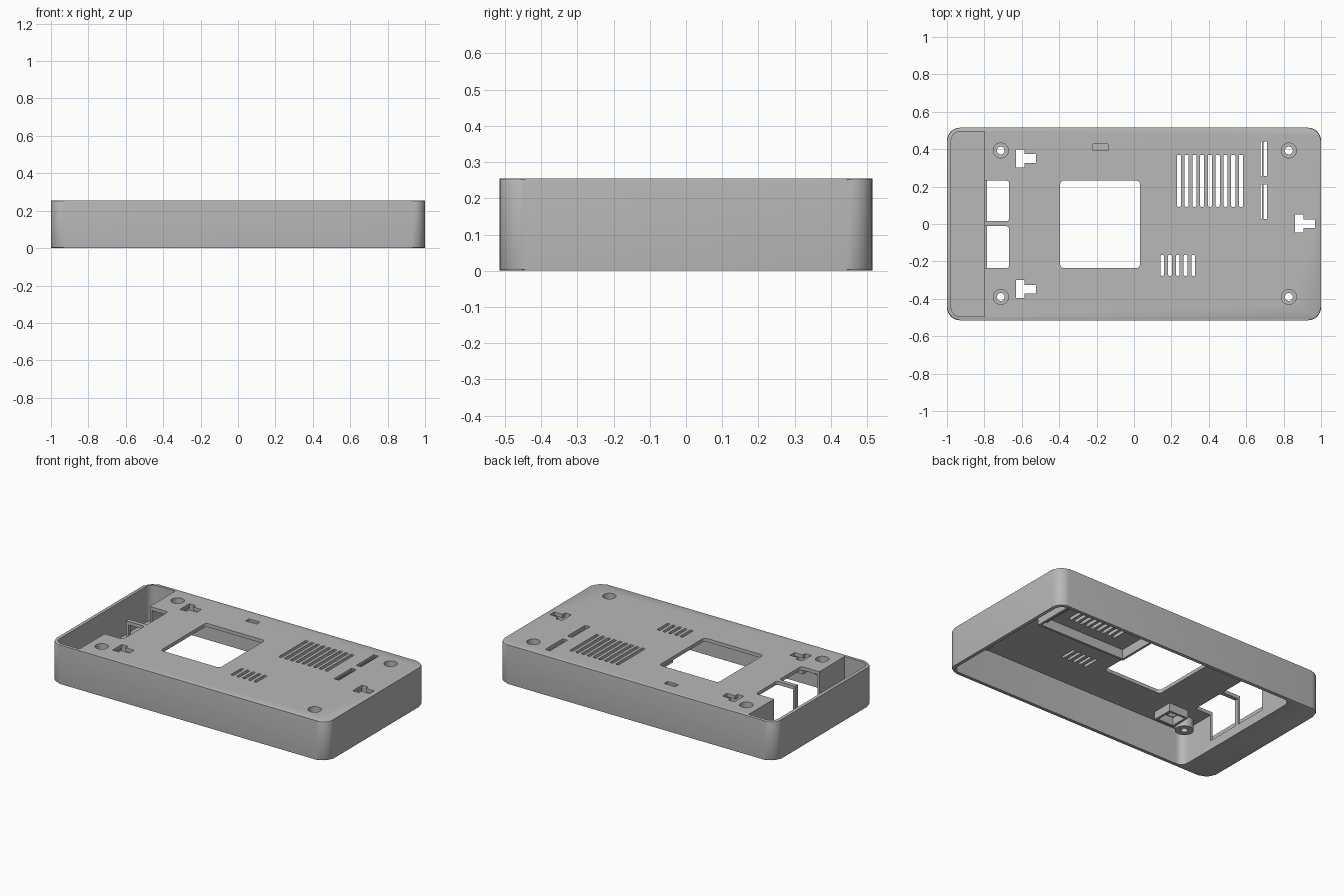
import bpy, bmesh, math

cube = bpy.data.objects.get("Cube")
if cube:
    bpy.data.objects.remove(cube, do_unlink=True)

TOP, PLATE = 0.255, 0.232

grey = bpy.data.materials.new("plain grey plastic")
grey.use_nodes = True
colour = (0.48, 0.48, 0.48, 1)
grey.diffuse_color = colour
grey.node_tree.nodes["Principled BSDF"].inputs["Base Color"].default_value = colour


def rounded(x0, x1, y0, y1, left=0, right=0, steps=8):
    """Rectangle outline with its own corner radius on each end."""
    pts = []
    for cx, cy, sx, sy, r, start in ((x1, y1, -1, -1, right, 0), (x0, y1, 1, -1, left, 90),
                                     (x0, y0, 1, 1, left, 180), (x1, y0, -1, 1, right, 270)):
        if r == 0:
            pts.append((cx, cy))
            continue
        for i in range(steps + 1):
            a = math.radians(start + 90 * i / steps)
            pts.append((cx + sx * r + r * math.cos(a), cy + sy * r + r * math.sin(a)))
    return pts


def circle(x, y, r, n=32):
    return [(x + r * math.cos(math.tau * i / n), y + r * math.sin(math.tau * i / n)) for i in range(n)]


def prism(bm, pts, z0, z1):
    low = [bm.verts.new((x, y, z0)) for x, y in pts]
    high = [bm.verts.new((x, y, z1)) for x, y in pts]
    caps = [bm.faces.new(low[::-1]), bm.faces.new(high)]
    for i in range(len(pts)):
        j = (i + 1) % len(pts)
        bm.faces.new((low[i], low[j], high[j], high[i]))
    return caps


def make(name, bm):
    bmesh.ops.recalc_face_normals(bm, faces=bm.faces)
    mesh = bpy.data.meshes.new(name)
    bm.to_mesh(mesh)
    bm.free()
    mesh.materials.append(grey)
    ob = bpy.data.objects.new(name, mesh)
    bpy.context.collection.objects.link(ob)
    return ob


def activate(ob):
    bpy.ops.object.select_all(action="DESELECT")
    ob.select_set(True)
    bpy.context.view_layer.objects.active = ob


def cut(target, bm):
    cutter = make("cutter", bm)
    cutter.hide_render = True
    mod = target.modifiers.new("cut", "BOOLEAN")
    mod.operation, mod.solver, mod.object = "DIFFERENCE", "EXACT", cutter
    activate(target)
    bpy.ops.object.modifier_apply(modifier=mod.name)
    bpy.data.objects.remove(cutter, do_unlink=True)


def frame(name, x0, x1, y0, y1, z0, t=0.015):
    """Rectangular rib hanging under the plate."""
    bm = bmesh.new()
    for a, b, c, d in ((x0, x1, y0, y0 + t), (x0, x1, y1 - t, y1),
                       (x0, x0 + t, y0 + t, y1 - t), (x1 - t, x1, y0 + t, y1 - t)):
        prism(bm, rounded(a, b, c, d), z0, PLATE + 0.005)
    return make(name, bm)


# outer case with softened top and bottom rims
bm = bmesh.new()
caps = prism(bm, rounded(-1, 1, -0.515, 0.515, 0.07, 0.07), 0, TOP)
rim = {e for f in caps for e in f.edges}
bmesh.ops.bevel(bm, geom=list(rim), offset=0.008, segments=2, affect="EDGES", profile=0.5)
case = make("case_shell", bm)

# cavity open underneath
bm = bmesh.new()
prism(bm, rounded(-0.785, 0.978, -0.493, 0.493, 0.05, 0.05), -0.1, PLATE)
cut(case, bm)

# end tray open above
bm = bmesh.new()
prism(bm, rounded(-0.978, -0.8, -0.495, 0.495, 0.05, 0), 0.022, TOP + 0.1)
cut(case, bm)

# openings in the plate
bm = bmesh.new()
z0, z1 = PLATE - 0.05, TOP + 0.05
prism(bm, rounded(-0.395, 0.032, -0.235, 0.232, 0.02, 0.02), z0, z1)
for y0, y1 in ((0.015, 0.232), (-0.235, -0.012)):
    prism(bm, rounded(-0.82, -0.668, y0, y1, 0, 0.015), 0.06, z1)
for i in range(9):
    x = 0.24 + i * 0.0415
    prism(bm, rounded(x - 0.011, x + 0.011, 0.092, 0.37, 0.006, 0.006, 3), z0, z1)
for i in range(5):
    x = 0.151 + i * 0.0415
    prism(bm, rounded(x - 0.01, x + 0.01, -0.277, -0.166, 0.006, 0.006, 3), z0, z1)
card_slots = ((0.257, 0.44), (0.027, 0.21))
for y0, y1 in card_slots:
    prism(bm, rounded(0.675, 0.71, y0, y1), z0, z1)
hangers = ((-0.63, 0.35), (-0.63, -0.348), (0.862, 0.002))
for x, y in hangers:
    prism(bm, [(x, y - 0.048), (x + 0.045, y - 0.048), (x + 0.045, y - 0.023), (x + 0.105, y - 0.023),
               (x + 0.105, y + 0.023), (x + 0.045, y + 0.023), (x + 0.045, y + 0.048), (x, y + 0.048)], z0, z1)
bosses = [(x, y) for x in (-0.712, 0.828) for y in (-0.39, 0.393)]
for x, y in bosses:
    prism(bm, circle(x, y, 0.04), z0, z1)
# shallow button pocket
prism(bm, rounded(-0.22, -0.14, 0.392, 0.428), TOP - 0.015, z1)
cut(case, bm)
parts = [case]

# screw bosses with counterbore, turned from a profile
profile = ((0.04, 0.25), (0.055, 0.235), (0.055, 0.17), (0.021, 0.17), (0.021, 0.195), (0.04, 0.195))
for i, (x, y) in enumerate(bosses):
    bm = bmesh.new()
    rings = [[bm.verts.new((px, py, z)) for px, py in circle(x, y, r)] for r, z in profile]
    for k, ring in enumerate(rings):
        nxt = rings[(k + 1) % len(rings)]
        for j in range(len(ring)):
            m = (j + 1) % len(ring)
            bm.faces.new((ring[j], ring[m], nxt[m], nxt[j]))
    parts.append(make(f"screw_boss_{i + 1}", bm))

# ribs around the hanger holes and the vents
for i, (x, y) in enumerate(hangers):
    parts.append(frame(f"hanger_frame_{i + 1}", x - 0.02, x + 0.122, y - 0.068, y + 0.068, 0.18))
parts.append(frame("vent_frame", 0.09, 0.74, 0.005, 0.46, 0.17))

# thin divider inside each card slot
for i, (y0, y1) in enumerate(card_slots):
    bm = bmesh.new()
    prism(bm, rounded(0.684, 0.692, y0 - 0.01, y1 + 0.01), 0.2, TOP - 0.008)
    parts.append(make(f"slot_divider_{i + 1}", bm))

for ob in parts:
    activate(ob)
    bpy.ops.object.shade_smooth_by_angle(angle=math.radians(30))
